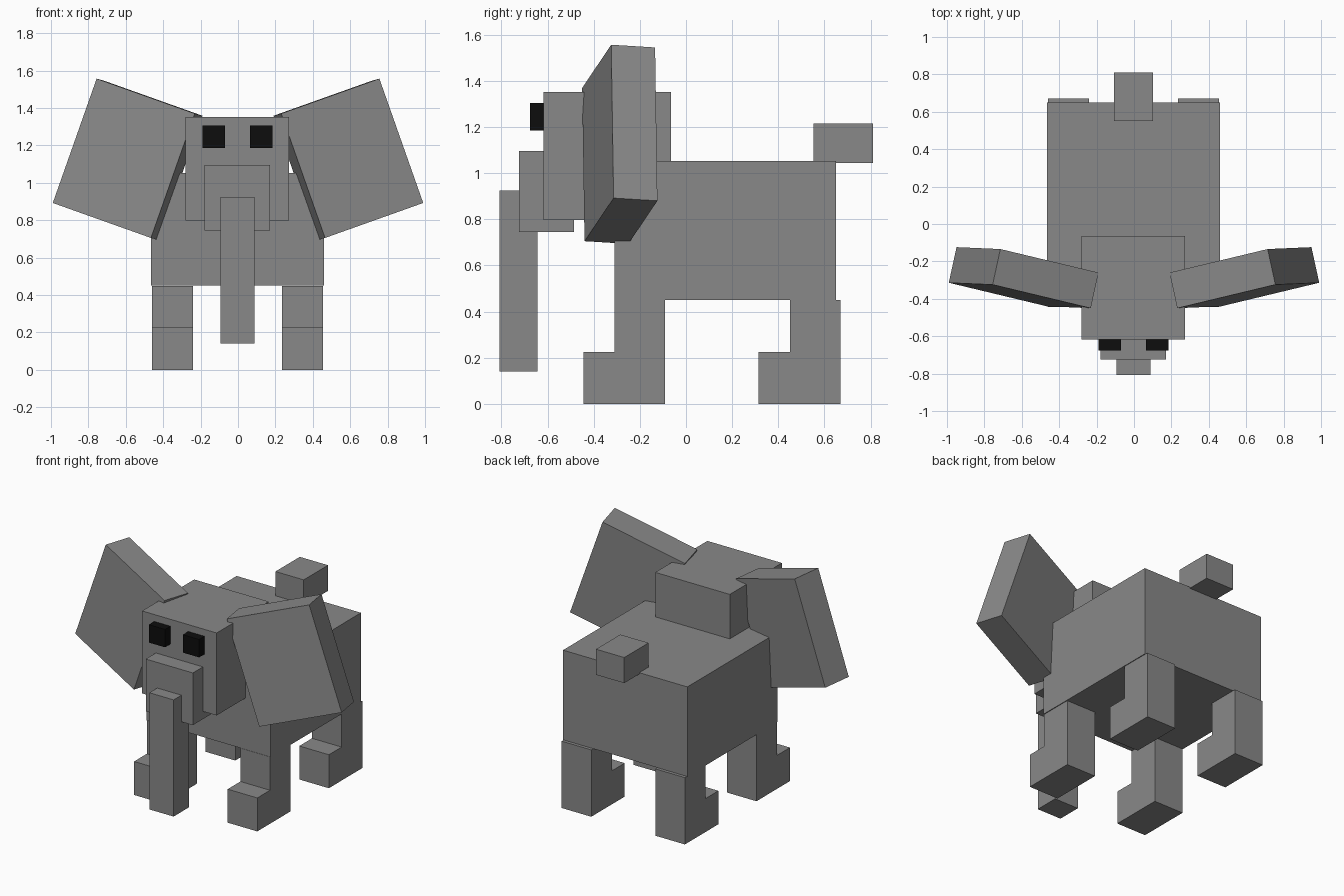
import bpy
from mathutils import Matrix, Vector

if "Cube" in bpy.data.objects:
    bpy.data.objects.remove(bpy.data.objects["Cube"])


def material(name, value):
    m = bpy.data.materials.new(name)
    m.diffuse_color = (value, value, value, 1)
    m.use_nodes = True
    m.node_tree.nodes["Principled BSDF"].inputs["Base Color"].default_value = m.diffuse_color
    return m


GREY = material("grey skin", 0.25)
BLACK = material("black eye", 0.004)
SHIFT = -0.003  # body sits slightly off centre


def block(name, size, matrix, mat=GREY):
    """Box of the given size, placed by a matrix."""
    bpy.ops.mesh.primitive_cube_add(size=1)
    ob = bpy.context.object
    ob.name = name
    ob.data.transform(matrix @ Matrix.Diagonal((*size, 1)))
    if matrix.determinant() < 0:
        ob.data.flip_normals()
    ob.data.materials.append(mat)
    return ob


def box(name, x, y, z, mat=GREY):
    """Axis-aligned box from three (low, high) ranges."""
    lo, hi = Vector((x[0], y[0], z[0])), Vector((x[1], y[1], z[1]))
    centre = (lo + hi) / 2 + Vector((SHIFT, 0, 0))
    return block(name, hi - lo, Matrix.Translation(centre), mat)


# Body, head, snout, trunk and tail
box("body", (-0.462, 0.462), (-0.31, 0.65), (0.45, 1.052))
box("head", (-0.277, 0.277), (-0.618, -0.065), (0.797, 1.351))
box("snout", (-0.175, 0.175), (-0.725, -0.485), (0.745, 1.096))
box("trunk", (-0.09, 0.09), (-0.808, -0.643), (0.14, 0.924))
box("tail", (-0.105, 0.105), (0.552, 0.81), (1.043, 1.215))

# Ear axes: width outwards, height upwards, thickness backwards
width = Vector((0.525, 0.126, 0.187)).normalized()
height = Vector((-0.238, -0.011, 0.664))
height = (height - width * height.dot(width)).normalized()
depth = height.cross(width)
turn = Matrix((width, depth, height)).transposed().to_4x4()
ear = Matrix.Translation((0.59, -0.287, 1.125)) @ turn

for side, label in ((-1, "left"), (1, "right")):
    def span(a, b):
        return sorted((side * a, side * b))

    # Ears and eyes
    mirror = Matrix.Diagonal((side, 1, 1, 1))
    block(label + "_ear", (0.571, 0.195, 0.705), mirror @ ear)
    box(label + "_eye", span(0.066, 0.187), (-0.676, -0.61), (1.185, 1.305), BLACK)

    # Legs with feet reaching forward
    for y, end in ((-0.31, "front"), (0.45, "back")):
        box(f"{label}_{end}_leg", span(0.238, 0.458), (y, y + 0.22), (0.225, 0.449))
        box(f"{label}_{end}_foot", span(0.238, 0.458), (y - 0.135, y + 0.22), (0, 0.225))
